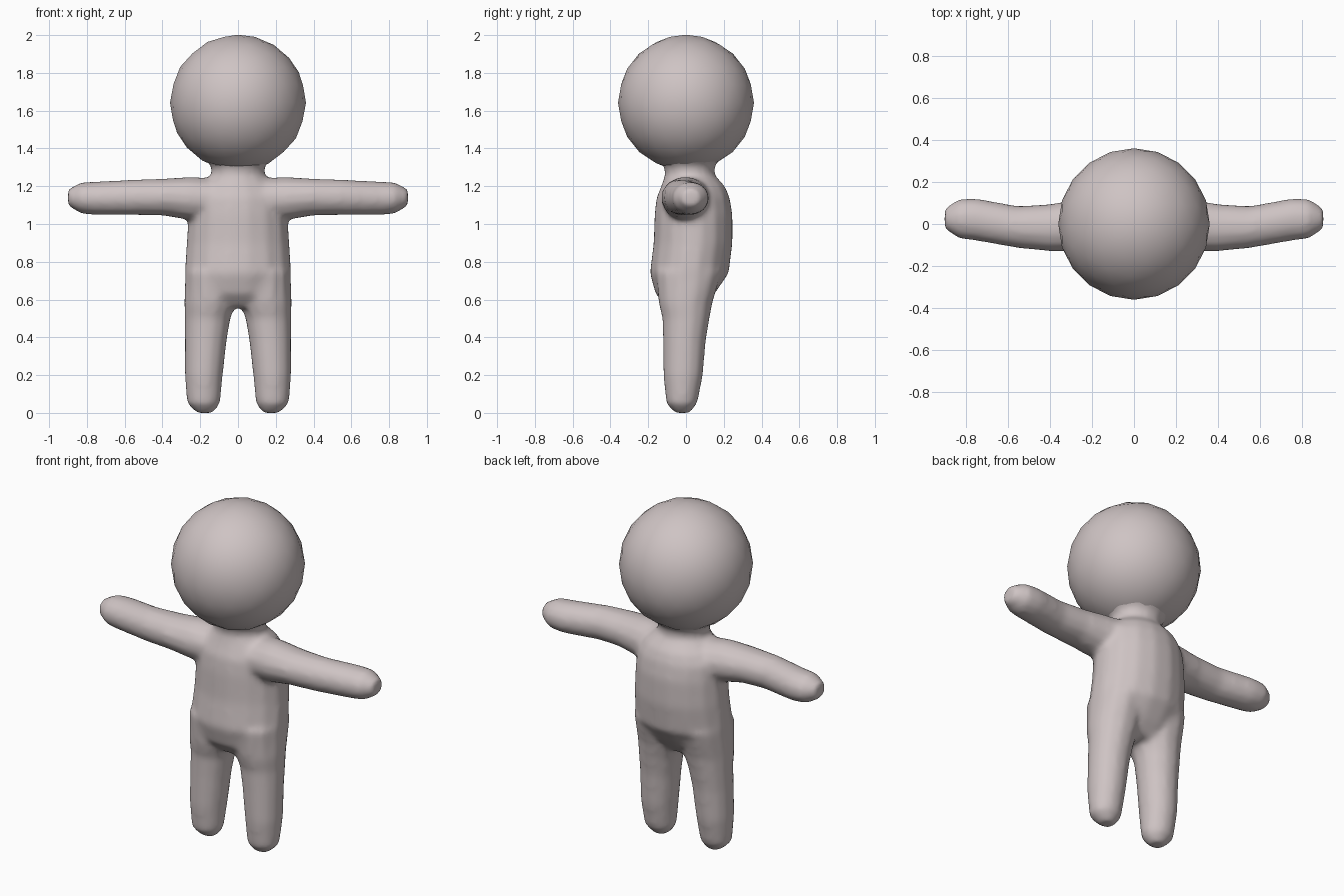
import bpy, bmesh, math
from mathutils import Vector

if "Cube" in bpy.data.objects:
    bpy.data.objects.remove(bpy.data.objects["Cube"], do_unlink=True)

skin = bpy.data.materials.new("warm_grey")
skin.use_nodes = True
skin.diffuse_color = (0.62, 0.55, 0.55, 1)
skin.node_tree.nodes["Principled BSDF"].inputs["Base Color"].default_value = skin.diffuse_color


def loft(bm, rings, place, sides=12):
    """Closed tube; each ring is (position, min a, max a, min b, max b)."""
    loops = []
    for t, a0, a1, b0, b1 in rings:
        loop = []
        for i in range(sides):
            ang = math.tau * (i + 0.5) / sides
            a = (a0 + a1) / 2 + (a1 - a0) / 2 * math.cos(ang) * 1.02
            b = (b0 + b1) / 2 + (b1 - b0) / 2 * math.sin(ang) * 1.02
            loop.append(bm.verts.new(place(t, a, b)))
        loops.append(loop)
    for low, high in zip(loops, loops[1:]):
        for i in range(sides):
            j = (i + 1) % sides
            bm.faces.new((low[i], low[j], high[j], high[i]))
    bm.faces.new(loops[0])
    bm.faces.new(loops[-1])


# Profiles: torso and leg run up z with x and y extents, arm runs along x with y and z extents
torso = [
    (0.56, -0.17, 0.17, -0.10, 0.09),
    (0.63, -0.26, 0.26, -0.16, 0.15),
    (0.74, -0.28, 0.28, -0.19, 0.225),
    (0.90, -0.27, 0.27, -0.17, 0.245),
    (1.05, -0.26, 0.26, -0.165, 0.245),
    (1.14, -0.25, 0.25, -0.155, 0.23),
    (1.20, -0.21, 0.21, -0.13, 0.205),
    (1.26, -0.14, 0.14, -0.11, 0.15),
    (1.31, -0.14, 0.14, -0.115, 0.15),
    (1.39, -0.23, 0.23, -0.21, 0.23),
]
leg = [
    (0.00, 0.13, 0.22, -0.06, 0.02),
    (0.05, 0.095, 0.27, -0.105, 0.06),
    (0.20, 0.08, 0.282, -0.12, 0.09),
    (0.38, 0.06, 0.282, -0.122, 0.105),
    (0.50, 0.04, 0.282, -0.125, 0.125),
    (0.58, 0.01, 0.285, -0.145, 0.14),
    (0.75, 0.01, 0.28, -0.16, 0.19),
]
arm = [
    (0.10, -0.12, 0.15, 1.03, 1.24),
    (0.25, -0.13, 0.12, 1.02, 1.25),
    (0.40, -0.13, 0.095, 1.045, 1.24),
    (0.55, -0.115, 0.085, 1.047, 1.235),
    (0.75, -0.08, 0.122, 1.047, 1.225),
    (0.83, -0.07, 0.12, 1.055, 1.22),
    (0.90, -0.025, 0.075, 1.095, 1.185),
]

# Body: torso with mirrored limbs, fused into one soft skin
bm = bmesh.new()
loft(bm, torso, lambda t, a, b: Vector((a, b, t)), 16)
for side in (1, -1):
    loft(bm, leg, lambda t, a, b: Vector((side * a, b, t)))
    loft(bm, arm, lambda t, a, b: Vector((side * t, a, b)))
bmesh.ops.recalc_face_normals(bm, faces=bm.faces)
mesh = bpy.data.meshes.new("body")
bm.to_mesh(mesh)
bm.free()
body = bpy.data.objects.new("body", mesh)
bpy.context.collection.objects.link(body)
mesh.materials.append(skin)
fuse = body.modifiers.new("fuse", "REMESH")
fuse.mode = "VOXEL"
fuse.voxel_size = 0.016
fuse.use_smooth_shade = True
soften = body.modifiers.new("soften", "SMOOTH")
soften.factor = 0.5
soften.iterations = 10

# Head: faceted ball with smooth shading
bpy.ops.mesh.primitive_ico_sphere_add(subdivisions=3, radius=0.36, location=(0, 0, 1.642))
head = bpy.context.object
head.name = "head"
head.data.materials.append(skin)
bpy.ops.object.shade_smooth()
